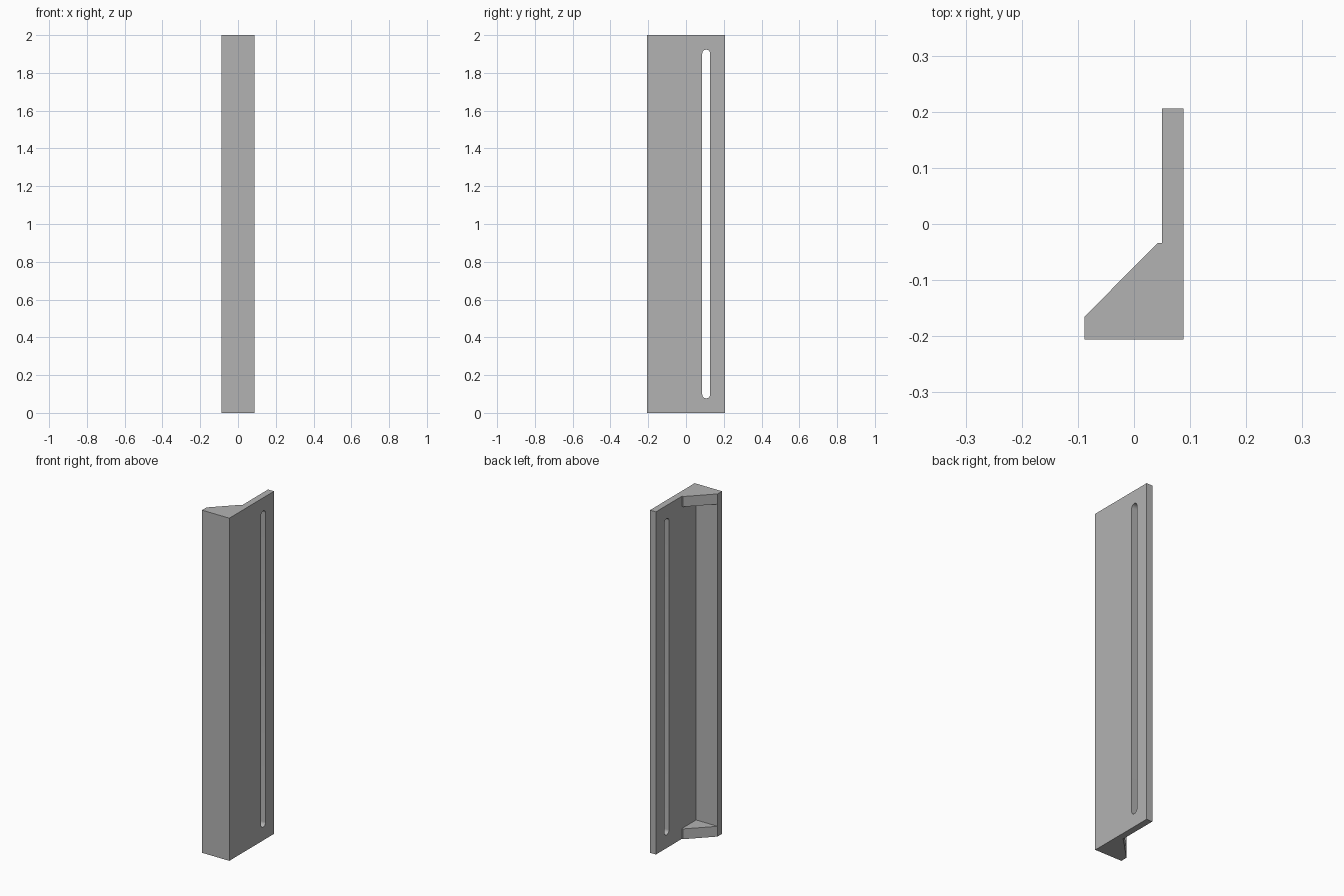
import bpy
import bmesh
import math
from mathutils import Matrix

if "Cube" in bpy.data.objects:
    bpy.data.objects.remove(bpy.data.objects["Cube"], do_unlink=True)

grey = bpy.data.materials.new("plain grey")
grey.use_nodes = True
colour = (0.45, 0.45, 0.45, 1)
grey.diffuse_color = colour
grey.node_tree.nodes["Principled BSDF"].inputs["Base Color"].default_value = colour

HEIGHT = 2.0
LEFT, INNER, RIGHT = -0.088, 0.05, 0.088
FRONT, FLANGE, BACK = -0.206, -0.165, 0.206
GUSSET_BACK = -0.034
GUSSET = 0.06


def prism(name, outline, start, end, frame=Matrix()):
    """Extrude a 2D outline from start to end, then place it with a matrix."""
    bm = bmesh.new()
    face = bm.faces.new([bm.verts.new((u, v, start)) for u, v in outline])
    out = bmesh.ops.extrude_face_region(bm, geom=[face])
    top = [g for g in out["geom"] if isinstance(g, bmesh.types.BMVert)]
    bmesh.ops.translate(bm, verts=top, vec=(0, 0, end - start))
    bm.transform(frame)
    bmesh.ops.recalc_face_normals(bm, faces=bm.faces[:])
    mesh = bpy.data.meshes.new(name)
    bm.to_mesh(mesh)
    bm.free()
    mesh.materials.append(grey)
    obj = bpy.data.objects.new(name, mesh)
    bpy.context.collection.objects.link(obj)
    return obj


def capsule(u, low, high, r, steps=16):
    """Outline of a slot with round ends, or a circle when low equals high."""
    pts = []
    for centre, first in ((high, 0), (low, math.pi)):
        for i in range(steps + (low != high)):
            a = first + math.pi * i / steps
            pts.append((u + r * math.cos(a), centre + r * math.sin(a)))
    return pts


# Angle section with solid triangular ends
bracket = prism("angle_bracket", [
    (LEFT, FRONT), (RIGHT, FRONT), (RIGHT, BACK), (INNER, BACK),
    (INNER, GUSSET_BACK), (INNER - 0.008, GUSSET_BACK), (LEFT, FLANGE)],
    0, HEIGHT)

# Pocket between the end gussets
cutters = [prism("pocket_cutter", [
    (-0.2, FLANGE), (INNER, FLANGE), (INNER, 0.1), (-0.2, 0.1)],
    GUSSET, HEIGHT - GUSSET)]

# Long slots through the side plate: outline (y, z), depth along x
along_x = Matrix(((0, 0, 1, 0), (1, 0, 0, 0), (0, 1, 0, 0), (0, 0, 0, 1)))
for y in (-0.094, 0.107):
    cutters.append(prism("slot_cutter", capsule(y, 0.098, HEIGHT - 0.098, 0.021),
                         0.02, 0.12, along_x))

# Screw holes through the front flange: outline (x, z), depth along y
along_y = Matrix(((1, 0, 0, 0), (0, 0, 1, 0), (0, 1, 0, 0), (0, 0, 0, 1)))
for z in (0.33, HEIGHT - 0.33):
    cutters.append(prism("hole_cutter", capsule(-0.022, z, z, 0.022),
                         -0.25, -0.12, along_y))

bpy.context.view_layer.objects.active = bracket
for cutter in cutters:
    mod = bracket.modifiers.new("cut", "BOOLEAN")
    mod.operation = "DIFFERENCE"
    mod.solver = "EXACT"
    mod.object = cutter
    bpy.ops.object.modifier_apply(modifier=mod.name)
    bpy.data.objects.remove(cutter, do_unlink=True)

# Rounded cuts smooth, flat faces crisp
bpy.ops.object.select_all(action="DESELECT")
bracket.select_set(True)
bpy.ops.object.shade_smooth_by_angle(angle=math.radians(30))
